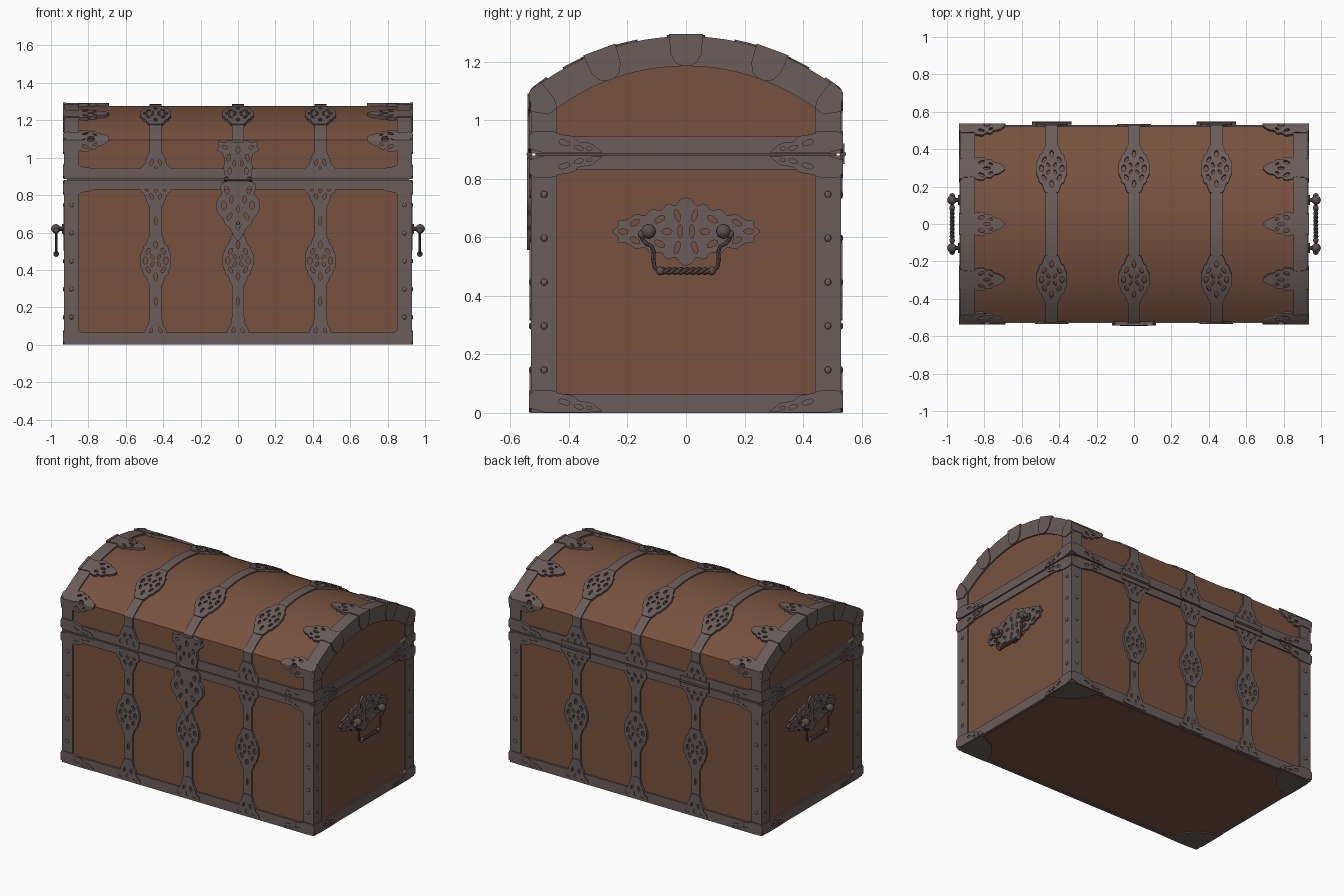
import bpy, bmesh, math
from mathutils import Vector
from mathutils.geometry import tessellate_polygon

if "Cube" in bpy.data.objects:
    bpy.data.objects.remove(bpy.data.objects["Cube"])

# Wood core: half depth Y, half width X, lid arc centre ZC and radius R
X, Y, R, ZC = 0.92, 0.52, 0.837, 0.44
ZE = ZC + math.sqrt(R * R - Y * Y)      # height where wall meets arc
T0 = math.asin(Y / R)
L = 2 * R * T0                          # arc length across the lid


def material(name, rgb):
    m = bpy.data.materials.new(name)
    m.diffuse_color = (*rgb, 1)
    m.use_nodes = True
    m.node_tree.nodes["Principled BSDF"].inputs["Base Color"].default_value = m.diffuse_color
    return m


WOOD = material("brown_wood", (0.185, 0.083, 0.048))
IRON = material("grey_iron", (0.14, 0.108, 0.1))
DARK = material("dark_iron", (0.1, 0.078, 0.072))


def finish(name, bm, mat):
    bmesh.ops.recalc_face_normals(bm, faces=bm.faces)
    me = bpy.data.meshes.new(name)
    bm.to_mesh(me)
    bm.free()
    me.materials.append(mat)
    ob = bpy.data.objects.new(name, me)
    bpy.context.collection.objects.link(ob)
    return ob


def box(name, x0, x1, y0, y1, z0, z1, mat):
    bm = bmesh.new()
    bmesh.ops.create_cube(bm, size=1)
    for v in bm.verts:
        v.co = ((x0 + x1) / 2 + v.co.x * (x1 - x0), (y0 + y1) / 2 + v.co.y * (y1 - y0),
                (z0 + z1) / 2 + v.co.z * (z1 - z0))
    return finish(name, bm, mat)


def plate(name, loops, t, fn, mat=IRON, bend=False):
    """Outline plus holes, given thickness t and mapped onto a surface by fn(u, v, h)."""
    bm = bmesh.new()
    low = [[bm.verts.new((u, v, 0)) for u, v in lp] for lp in loops]
    top = [[bm.verts.new((u, v, t)) for u, v in lp] for lp in loops]
    fl, ft = sum(low, []), sum(top, [])
    for tri in tessellate_polygon([[Vector((u, v, 0)) for u, v in lp] for lp in loops]):
        bm.faces.new([fl[i] for i in tri])
        bm.faces.new([ft[i] for i in tri])
    for a, b in zip(low, top):
        for i in range(len(a)):
            bm.faces.new((a[i - 1], a[i], b[i], b[i - 1]))
    if bend:
        for i in range(17):
            bmesh.ops.bisect_plane(bm, geom=bm.verts[:] + bm.edges[:] + bm.faces[:], dist=1e-6,
                                   plane_co=(0, L * i / 16, 0), plane_no=(0, 1, 0))
    for v in bm.verts:
        v.co = fn(*v.co)
    return finish(name, bm, mat)


def girth(u, s, h):
    """Front wall (s<0), over the lid (0..L), down the back wall (s>L)."""
    if s <= 1e-5:
        return (u, -Y - h, ZE + s)
    if s >= L - 1e-5:
        return (u, Y + h, ZE + L - s)
    a = s / R - T0
    return (u, (R + h) * math.sin(a), ZC + (R + h) * math.cos(a))


def end(sx, x0=X):
    return lambda u, v, h: (sx * (x0 + h), u, v)


def ell(u, v, a, b, rot=0, n=8):
    c, s = math.cos(rot), math.sin(rot)
    return [(u + a * math.cos(t) * c - b * math.sin(t) * s, v + a * math.cos(t) * s + b * math.sin(t) * c)
            for t in (2 * math.pi * i / n for i in range(n))]


def soften(p):
    p = [q for i, q in enumerate(p) if q != p[i - 1]]
    out = []
    for i, (a, b) in enumerate(p):
        c, d = p[(i + 1) % len(p)]
        out += [(a * .8 + c * .2, b * .8 + d * .2), (a * .2 + c * .8, b * .2 + d * .8)]
    return out


def sym(half, holes):
    """Left-right symmetric motif; off-centre holes are mirrored too."""
    hs = []
    for u, v, a, b, r in holes:
        hs.append(ell(u, v, a, b, r))
        if u:
            hs.append(ell(-u, v, a, b, -r))
    return [soften(half + [(-u, v) for u, v in reversed(half)])] + hs


def sym4(q, holes):
    hs = [(u, w * v, a, b, w * r) for u, v, a, b, r in holes for w in ((1, -1) if v else (1,))]
    return sym([(u, -v) for u, v in reversed(q)] + q, hs)


def place(motif, f):
    return [[f(u, v) for u, v in lp] for lp in motif]


# Ornament motifs
medallion = sym4([(.083, 0), (.083, .03), (.07, .055), (.068, .075), (.052, .085), (.045, .11), (.033, .135)],
                 [(.055, 0, .012, .02, 0), (.04, .05, .009, .018, .5), (0, .085, .01, .02, 0), (.018, .02, .007, .014, -.5)])
rim_leaf = sym([(.07, 0), (.085, .03), (.08, .06), (.06, .075), (.05, .11), (.033, .145)],
               [(.05, .04, .011, .018, .4), (0, .045, .01, .02, 0), (.022, .085, .008, .016, .3)])
base_leaf = sym([(.092, 0), (.085, .03), (.062, .045), (.055, .08), (.04, .1), (.033, .145)],
                [(.055, .024, .018, .009, 0), (0, .035, .01, .018, 0), (.025, .07, .008, .016, .3)])
tab = sym([(.052, 0), (.046, .08), (.06, .09), (.066, .13), (.048, .145), (.055, .17), (.035, .185), (.03, .215), (.008, .245)],
          [(.035, .12, .009, .018, -.4), (0, .15, .009, .02, 0), (.025, .17, .006, .012, .5)])
bracket = [soften([(0, 0), (.25, 0), (.245, .008), (.21, .035), (.17, .037), (.15, .058), (.1, .065), (.085, .075), (0, .075)])] + \
          [ell(.12, .035, .02, .009, -.3), ell(.17, .018, .017, .007, -.3), ell(.205, .015, .01, .006)]
lock_top = sym([(.07, 0), (.078, .06), (.07, .1), (.085, .135), (.115, .15), (.1, .17), (.11, .2), (.07, .19), (.045, .205), (.02, .19)],
               [(.045, .04, .009, .02, 0), (.05, .11, .01, .02, .3), (.07, .165, .014, .008, .4), (0, .15, .01, .02, 0), (.02, .08, .007, .018, 0)])
lock_low = sym([(.08, 0), (.1, .03), (.085, .07), (.112, .1), (.12, .15), (.095, .19), (.08, .2), (.07, .235), (.045, .25), (.03, .285), (.006, .32)],
               [(.06, .05, .012, .02, .3), (.075, .13, .013, .022, 0), (.035, .1, .009, .02, 0), (.045, .19, .01, .022, -.5), (0, .24, .01, .025, 0), (0, .15, .009, .016, 0)])
handle_plate = sym4([(.257, 0), (.23, .018), (.235, .038), (.2, .04), (.17, .062), (.14, .052), (.12, .078), (.085, .07), (.065, .098), (.035, .086), (.02, .11), (0, .117)],
                    [(.215, 0, .018, .009, 0), (.175, .03, .018, .009, -.5), (.09, .042, .02, .01, -.5), (.03, .055, .009, .022, -.3), (.065, 0, .018, .01, 0), (.02, 0, .008, .024, 0)])

# Wooden body, seam core and domed lid
box("body_wood", -X, X, -Y, Y, 0.006, 0.879, WOOD)
box("seam_core", -X + .005, X - .005, -Y + .005, Y - .005, 0.87, 0.9, DARK)
arc = [(R * math.sin(-T0 + 2 * T0 * i / 32), ZC + R * math.cos(-T0 + 2 * T0 * i / 32)) for i in range(33)]
plate("lid_wood", [[(-Y, .887)] + arc + [(Y, .887)]], 2 * X, lambda u, v, h: (h - X, u, v), WOOD)

# Iron bands round the base and both sides of the seam
for name, z0, z1 in (("base_band", 0, .065), ("lower_rim", .83, .88), ("upper_rim", .887, .945)):
    for s in (-1, 1):
        ys, xs = sorted((s * (Y - .01), s * (Y + .01))), sorted((s * (X - .01), s * (X + .01)))
        box(name + "_long", -X - .01, X + .01, *ys, z0, z1, IRON)
        box(name + "_end", *xs, -Y + .01, Y - .01, z0, z1, IRON)

# Lid arches, corner posts, rivets, brackets
ro, ri, yo, yi = R + .01, R - .092, Y + .01, .44


def curve_pts(r, y):
    a = math.asin(y / r)
    return [(r * math.sin(-a + 2 * a * i / 32), ZC + r * math.cos(-a + 2 * a * i / 32)) for i in range(33)]


arch = [(-yo, .944)] + curve_pts(ro, yo) + [(yo, .944), (yi, .944)] + curve_pts(ri, yi)[::-1] + [(-yi, .944)]
u_tab = [(-.058, .008), (.058, .008), (.053, -.06), (.037, -.09), (.012, -.102), (-.012, -.102), (-.037, -.09), (-.053, -.06)]
rivets = bmesh.new()


def rivet(co, scale):
    r = bmesh.ops.create_uvsphere(rivets, u_segments=10, v_segments=6, radius=.012)
    for v in r["verts"]:
        v.co = Vector(co) + Vector(scale) * v.co


for sx in (-1, 1):
    plate("lid_arch", [arch], .08, end(sx, .85))
    for a in (-.354, 0, .354):
        c, s = math.cos(a), math.sin(a)
        plate("arch_clasp", [[((ro + d) * s + t * c, ZC + (ro + d) * c - t * s) for t, d in u_tab]], .016, end(sx))
    for s0 in (0, .262, L / 2, L - .262, L):
        plate("lid_end_tab", place(tab, lambda u, v: (sx * (.936 - v), s0 + u)), .016, girth, bend=True)
    for sy in (-1, 1):
        plate("arch_corner", [[(sy * a, b) for a, b in ((.532, 1.03), (.532, 1.103), (.495, 1.13), (.45, 1.075), (.44, 1.04), (.47, 1.02))]], .016, end(sx))
        xs, ys = sorted((sx * .85, sx * .93)), sorted((sy * .44, sy * .53))
        box("corner_post", *xs, *ys, .06, .835, IRON)
        for i in range(5):
            z = .147 + .15 * i
            rivet((sx * .89, sy * .53, z), (1, .6, 1))
            rivet((sx * .93, sy * .485, z), (.6, 1, 1))
        for z0, d in ((.002, 1), (.879, -1), (.888, 1)):
            plate("corner_bracket_end", place(bracket, lambda u, v: (sy * (.536 - u), z0 + d * v)), .016, end(sx))
            plate("corner_bracket_long", place(bracket, lambda u, v: (sx * (.936 - u), z0 + d * v)), .016,
                  lambda u, v, h: (u, sy * (Y + h), v))
        foot = [(0, 0), (.22, 0), (.2, .06), (.17, .12), (.12, .17), (.06, .2), (0, .22)]
        plate("bottom_corner", [[(sx * (.93 - a), sy * (.53 - b)) for a, b in foot]], .007, lambda u, v, h: (u, v, h))
finish("rivets", rivets, IRON)

# Straps running up the front, over the lid and down the back, with pierced ornaments
for x in (-.44, 0, .44):
    plate("lid_strap", [[(x - .032, .385), (x + .032, .385), (x + .032, L - .385), (x - .032, L - .385)]], .01, girth, bend=True)
    for back in (False, True):
        locked = x == 0 and not back

        def at(z, d=1):
            def f(u, v):
                s = z - ZE + d * v
                return (x + u, L - s if back else s)
            return f

        for z0, z1 in ((.14, .325), (.575, .75), (1.02, ZE + .14)):
            hole = [ell(0, (z0 + z1) / 2, .008, .022)] if z1 < ZE else []
            strap = [[(-.032, z0), (.032, z0), (.032, z1), (-.032, z1)]] + hole
            plate("strap", place(strap, at(0)), .01, girth, bend=True)
        parts = [("strap_foot", base_leaf, .005, 1), ("wall_medallion", medallion, .45, 1), ("lid_medallion", medallion, ZE + .262, 1)]
        if locked:
            plate("lock_hasp", place(lock_top, at(.89)), .022, girth)
            plate("lock_plate", place(lock_low, at(.876, -1)), .024, girth)
        else:
            parts += [("rim_leaf_low", rim_leaf, .878, -1), ("rim_leaf_high", rim_leaf, .889, 1)]
        for name, motif, z, d in parts:
            plate(name, place(motif, at(z, d)), .015, girth, bend=True)


def tube(name, pts, r, mat=DARK):
    cu = bpy.data.curves.new(name, 'CURVE')
    cu.dimensions, cu.bevel_depth, cu.bevel_resolution, cu.use_fill_caps = '3D', r, 2, True
    sp = cu.splines.new('POLY')
    sp.points.add(len(pts) - 1)
    for p, q in zip(sp.points, pts):
        p.co = (*q, 1)
    tmp = bpy.data.objects.new(name, cu)
    bpy.context.collection.objects.link(tmp)
    me = bpy.data.meshes.new_from_object(tmp.evaluated_get(bpy.context.evaluated_depsgraph_get()))
    bpy.data.objects.remove(tmp)
    me.materials.clear()
    me.materials.append(mat)
    bpy.context.collection.objects.link(bpy.data.objects.new(name, me))


def ball(name, co, r):
    bm = bmesh.new()
    bmesh.ops.create_uvsphere(bm, u_segments=16, v_segments=10, radius=r)
    bmesh.ops.translate(bm, verts=bm.verts, vec=co)
    finish(name, bm, DARK)


# Lock pin on the front, hinges on the back
tube("lock_pin", [(-.075, -.535, .884), (.075, -.535, .884)], .01)
for x in (-.44, .44):
    tube("hinge_barrel", [(x - .105, .536, .884), (x + .105, .536, .884)], .011)
    for z0, z1 in ((.85, .879), (.888, .92)):
        box("hinge_leaf", x - .105, x + .105, .525, .541, z0, z1, IRON)

# Side handles: pierced plate, knobs and a twisted drop bar
for sx in (-1, 1):
    plate("handle_plate", place(handle_plate, lambda u, v: (u, .62 + v)), .012, end(sx))
    for sy in (-1, 1):
        tube("knob_stem", [(sx * .92, sy * .128, .62), (sx * .99, sy * .128, .62)], .011)
        tube("knob_collar", [(sx * .93, sy * .128, .62), (sx * .942, sy * .128, .62)], .026)
        ball("knob", (sx * .974, sy * .128, .62), .025)
        ball("bail_eye", (sx * .972, sy * .15, .61), .015)
        arm = [(.15, .61), (.148, .592), (.135, .578), (.118, .57), (.11, .55), (.112, .525), (.108, .5), (.098, .488), (.085, .485)]
        tube("bail_arm", [(sx * .972, sy * a, b) for a, b in arm], .007)
        ball("bail_bead", (sx * .972, sy * .088, .485), .015)
    for ph in (0, math.pi):
        tube("twisted_bar", [(sx * .972 + .006 * math.cos(i * .45 + ph), -.088 + .176 * i / 60, .485 + .006 * math.sin(i * .45 + ph))
                             for i in range(61)], .0075)

# Smooth the rounded parts, keep edges crisp
for ob in bpy.context.scene.objects:
    ob.select_set(ob.type == 'MESH')
    bpy.context.view_layer.objects.active = ob
bpy.ops.object.shade_smooth_by_angle(angle=math.radians(30))
